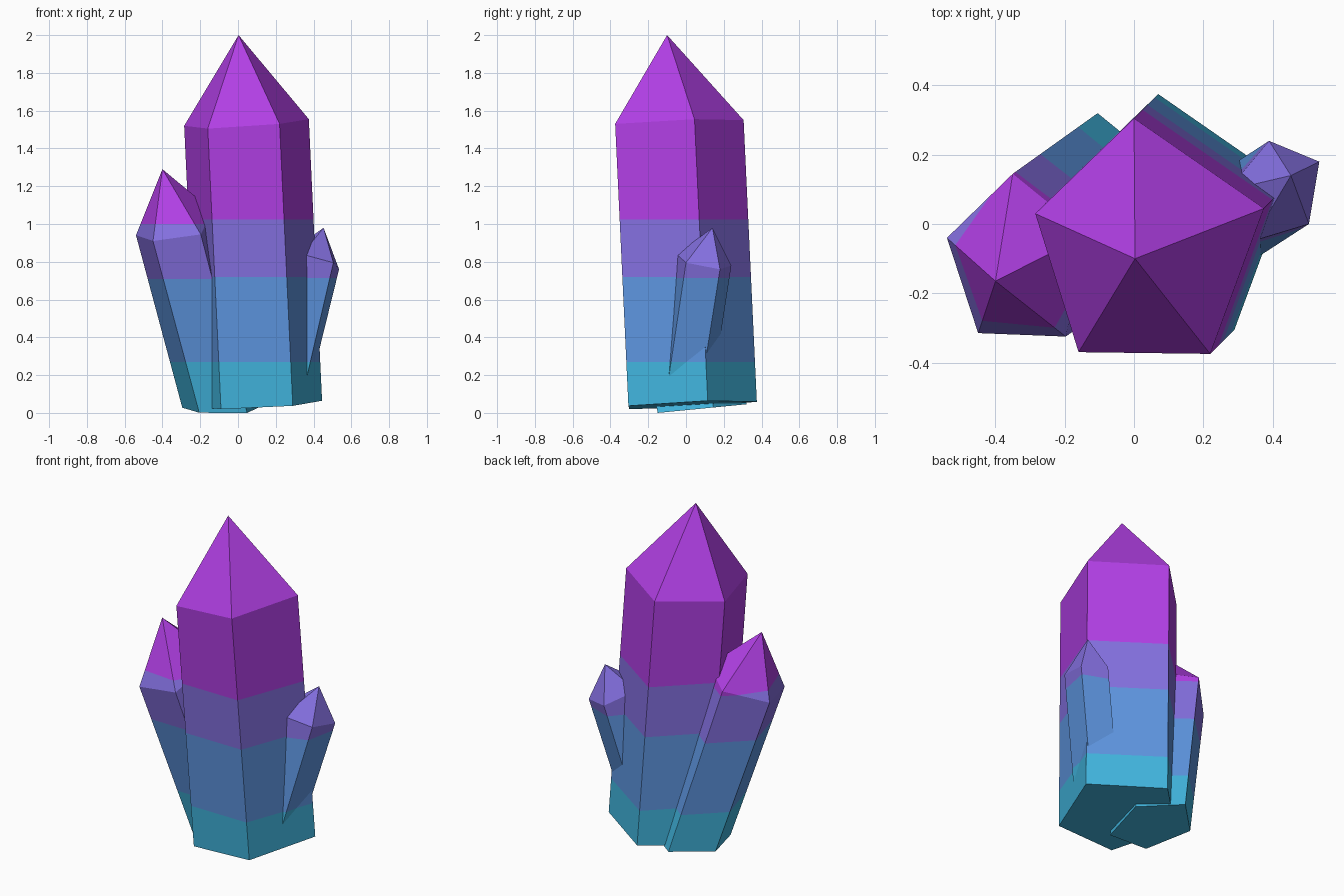
import bpy
import bmesh
from mathutils import Vector

cube = bpy.data.objects.get("Cube")
if cube:
    bpy.data.objects.remove(cube, do_unlink=True)


def make_material(name, rgb):
    mat = bpy.data.materials.new(name)
    mat.use_nodes = True
    mat.diffuse_color = (*rgb, 1)
    mat.node_tree.nodes["Principled BSDF"].inputs["Base Color"].default_value = (*rgb, 1)
    return mat


# Colours from the base upward
materials = [
    make_material("teal", (0.053, 0.46, 0.73)),
    make_material("blue", (0.11, 0.30, 0.74)),
    make_material("violet", (0.23, 0.16, 0.74)),
    make_material("magenta", (0.44, 0.05, 0.78)),
]


def crystal(name, shoulder, apex, lean, base_plane, levels):
    """Leaning prism with a pointed tip, banded in colour by height."""
    bm = bmesh.new()
    height, slope_x, slope_y = base_plane
    top, bottom = [], []
    for point in shoulder:
        x, y = point[0] + lean[0], point[1] + lean[1]
        top.append(bm.verts.new(point))
        bottom.append(bm.verts.new((x, y, height + slope_x * x + slope_y * y)))
    tip = bm.verts.new(apex)

    # Long sides, tip facets and base cap
    count = len(shoulder)
    for i in range(count):
        j = (i + 1) % count
        bm.faces.new((bottom[i], bottom[j], top[j], top[i]))
        bm.faces.new((top[i], top[j], tip))
    bm.faces.new(bottom[::-1])

    # Cut the surface at each change of colour
    for level in levels:
        bmesh.ops.bisect_plane(
            bm, geom=bm.verts[:] + bm.edges[:] + bm.faces[:],
            plane_co=Vector((0, 0, level)), plane_no=Vector((0, 0, 1)))
    bmesh.ops.recalc_face_normals(bm, faces=bm.faces[:])
    for face in bm.faces:
        z = face.calc_center_median().z
        face.material_index = sum(z > level for level in levels)

    mesh = bpy.data.meshes.new(name)
    bm.to_mesh(mesh)
    bm.free()
    for mat in materials:
        mesh.materials.append(mat)
    obj = bpy.data.objects.new(name, mesh)
    bpy.context.collection.objects.link(obj)
    return obj


# Tall central crystal
crystal(
    "main_crystal",
    [(-0.285, 0.03, 1.52), (-0.16, -0.37, 1.505), (0.22, -0.375, 1.53),
     (0.375, 0.045, 1.555), (0, 0.305, 1.55)],
    apex=(0.003, -0.1, 2), lean=(0.07, 0.07),
    base_plane=(0.038, 0.047, 0.047), levels=(0.27, 0.72, 1.025))

# Medium crystal leaning outward
crystal(
    "medium_crystal",
    [(-0.54, -0.04, 0.94), (-0.45, -0.315, 0.91), (-0.197, -0.325, 0.945),
     (-0.135, -0.03, 1.07), (-0.35, 0.145, 1.03)],
    apex=(-0.4, -0.165, 1.29), lean=(0.245, 0.175),
    base_plane=(0.0145, 0, 0.097), levels=(0.27, 0.71, 1))

# Small crystal growing out of the central one
crystal(
    "small_crystal",
    [(0.39, 0.24, 0.78), (0.27, 0.097, 0.85), (0.34, -0.05, 0.84),
     (0.505, 0, 0.795), (0.535, 0.18, 0.76)],
    apex=(0.453, 0.14, 0.98), lean=(-0.15, -0.097),
    base_plane=(0.15, 0, 0), levels=(0.27, 0.715, 1.025))
